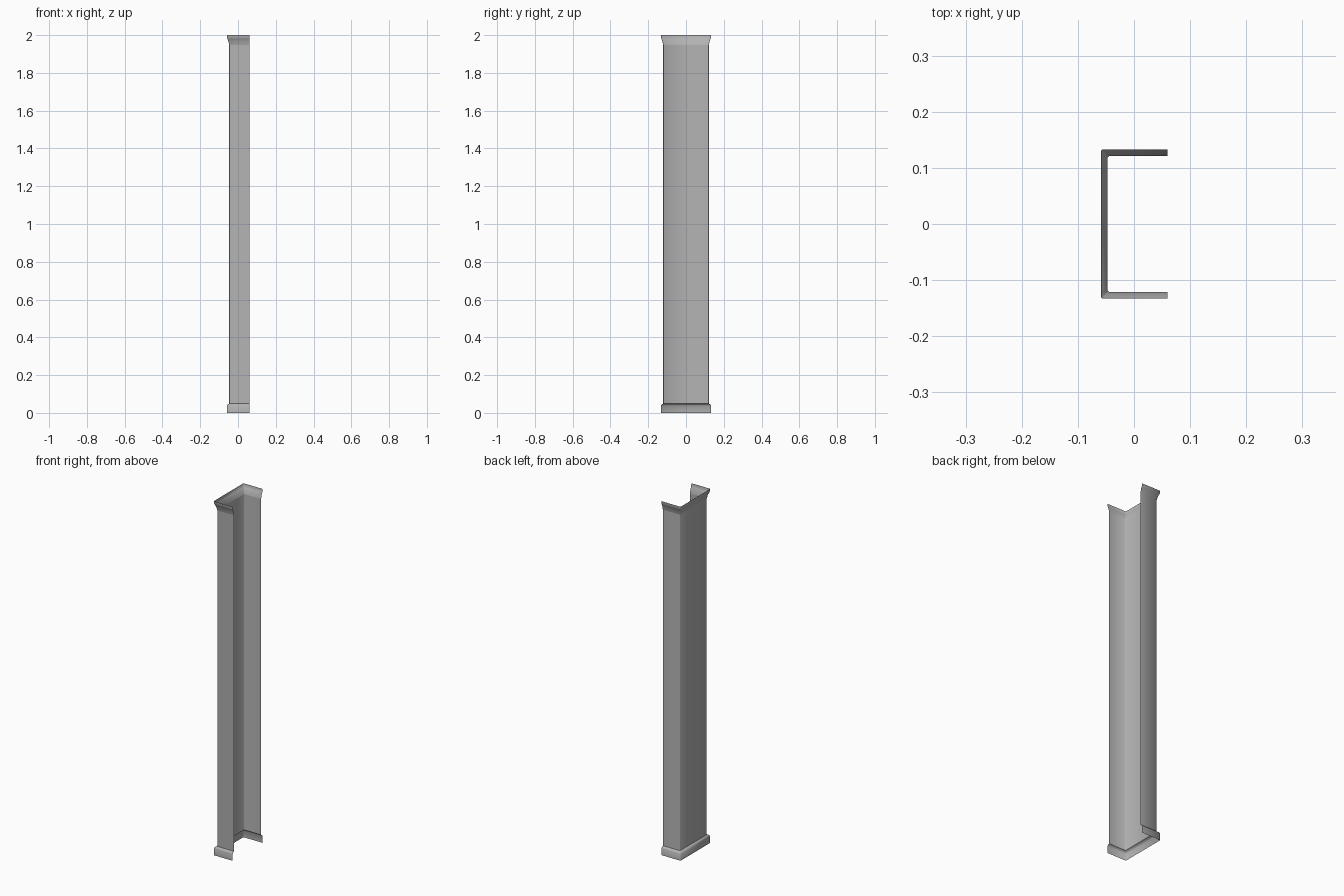
import bpy, bmesh, math

if "Cube" in bpy.data.objects:
    bpy.data.objects.remove(bpy.data.objects["Cube"])

X_OPEN, X_WEB, Y_SIDE, CHAMFER = 0.06, -0.047, 0.121, 0.003

# darker grey finish
grey = bpy.data.materials.new("dark_grey")
grey.diffuse_color = (0.45, 0.45, 0.45, 1)
grey.use_nodes = True
grey.node_tree.nodes["Principled BSDF"].inputs["Base Color"].default_value = grey.diffuse_color


def c_path(offset):
    """Three-sided open plan outline with chamfered corners, pushed out by offset."""
    x, y, c = X_WEB - offset, Y_SIDE + offset, CHAMFER
    half = [(X_OPEN, -y), (x + c, -y), (x, -y + c)]
    return half + [(px, -py) for px, py in reversed(half)]


def sweep(name, profile):
    """Carry an (offset, height) profile around the open plan outline."""
    bm = bmesh.new()
    rows = [[bm.verts.new((x, y, z)) for x, y in c_path(o)] for o, z in profile]
    for low, high in zip(rows, rows[1:]):
        for i in range(len(low) - 1):
            bm.faces.new((high[i], high[i + 1], low[i + 1], low[i]))
    # outward-facing normals: the web must look towards -x
    bm.normal_update()
    if sum(f.normal.x for f in bm.faces) > 0:
        bmesh.ops.reverse_faces(bm, faces=bm.faces)
    mesh = bpy.data.meshes.new(name)
    bm.to_mesh(mesh)
    bm.free()
    mesh.materials.append(grey)
    obj = bpy.data.objects.new(name, mesh)
    bpy.context.collection.objects.link(obj)
    # soften the chamfered corners and mouldings
    bpy.ops.object.select_all(action='DESELECT')
    obj.select_set(True)
    bpy.context.view_layer.objects.active = obj
    bpy.ops.object.shade_smooth_by_angle(angle=math.radians(50))


# plinth band with sloped top
sweep("pilaster_base", [(0.012, 0), (0.012, 0.038), (0.009, 0.044), (0, 0.049)])
# plain three-sided shaft
sweep("pilaster_shaft", [(0, 0.049), (0, 1.947)])
# flared moulded capital
sweep("pilaster_capital", [(0, 1.947), (0.004, 1.968), (0.009, 1.980),
                           (0.011, 1.984), (0.012, 2.0)])
